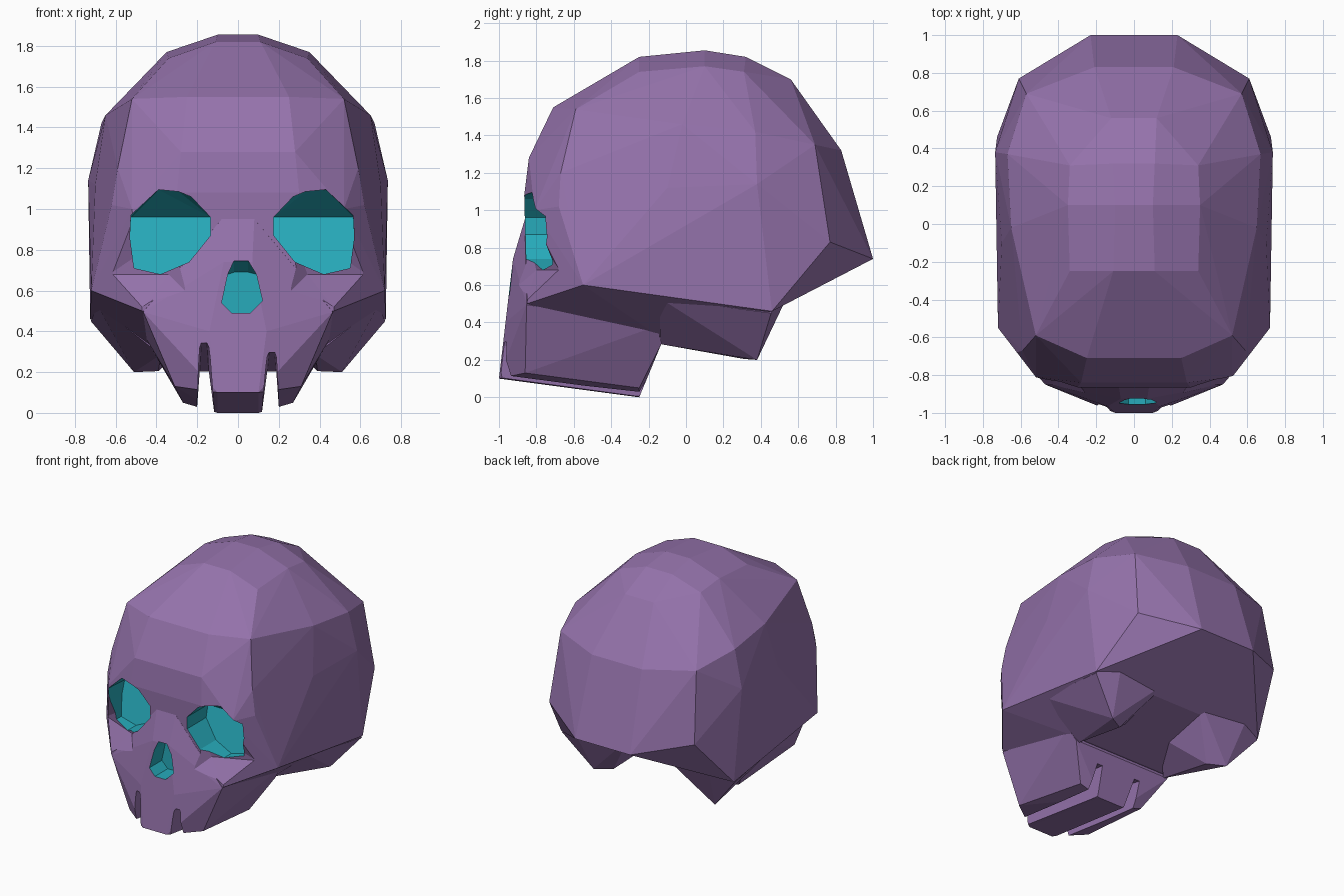
import bpy, bmesh, math

if "Cube" in bpy.data.objects:
    bpy.data.objects.remove(bpy.data.objects["Cube"])


def material(name, color):
    m = bpy.data.materials.new(name)
    m.diffuse_color = color
    m.use_nodes = True
    m.node_tree.nodes["Principled BSDF"].inputs["Base Color"].default_value = m.diffuse_color
    return m


bone = material("bone_purple", (0.30, 0.17, 0.41, 1))
teal = material("socket_teal", (0.02, 0.41, 0.50, 1))


def hull(name, pts, mat=bone, mirror=False):
    """Faceted solid wrapped around a few corner points."""
    if mirror:
        pts = list(pts) + [(-x, y, z) for x, y, z in pts]
    bm = bmesh.new()
    for p in pts:
        bm.verts.new(p)
    res = bmesh.ops.convex_hull(bm, input=bm.verts[:])
    junk = {g for g in res["geom_interior"] + res["geom_unused"]
            if isinstance(g, bmesh.types.BMVert)}
    bmesh.ops.delete(bm, geom=list(junk), context='VERTS')
    bmesh.ops.dissolve_limit(bm, angle_limit=math.radians(1.5),
                             verts=bm.verts[:], edges=bm.edges[:])
    bmesh.ops.recalc_face_normals(bm, faces=bm.faces[:])
    me = bpy.data.meshes.new(name)
    bm.to_mesh(me)
    bm.free()
    me.materials.append(mat)
    ob = bpy.data.objects.new(name, me)
    bpy.context.collection.objects.link(ob)
    return ob


def combine(target, other, op):
    """Apply a boolean and drop the helper."""
    other.hide_render = True
    m = target.modifiers.new("bool", 'BOOLEAN')
    m.operation, m.object, m.solver = op, other, 'EXACT'
    m.material_mode = 'TRANSFER'
    bpy.context.view_layer.objects.active = target
    bpy.ops.object.modifier_apply(modifier=m.name)
    bpy.data.objects.remove(other)


# Cranium: crown, forehead, temples, back and underside corners
skull = hull("skull", [
    (.11, -.25, 1.82), (.34, -.25, 1.74), (.10, .10, 1.855), (.35, .10, 1.77),
    (.11, .32, 1.82), (.34, .31, 1.74), (.12, .56, 1.70),
    (.25, -.71, 1.55), (.52, -.59, 1.54), (.28, -.84, 1.28), (.59, -.67, 1.20),
    (.30, -.865, 1.08), (.52, -.81, 1.00), (.62, -.68, 1.02),
    (.67, .37, 1.42), (.65, -.02, 1.46), (.735, .38, 1.14), (.70, -.10, 1.12),
    (.57, .69, 1.35), (.21, .83, 1.32), (.61, .77, .83), (.23, 1.0, .74),
    (.72, -.55, .60), (.725, .46, .46), (.47, -.85, .50),
    (.30, .62, .60), (.40, -.12, .31)], mirror=True)

# Upper jaw and nose ridge
combine(skull, hull("jaw", [
    (.10, -1.0, .10), (.10, -.25, 0), (.31, -.86, .13), (.27, -.25, .05),
    (.14, -.965, .40), (.10, -.92, .65), (.07, -.925, .74), (.08, -.862, .95),
    (.465, -.852, .495), (.46, -.16, .38), (.41, -.13, .29), (.25, -.75, .80)],
    mirror=True), 'UNION')

# Bony bumps behind the jaw, sloping in to a notch at the centre
for s in (-1, 1):
    combine(skull, hull("ear_bump", [(s * x, y, z) for x, y, z in [
        (.722, .455, .45), (.51, .38, .20), (.39, .31, .205), (.38, -.14, .285),
        (.69, -.14, .53), (.12, .53, .58), (.58, .58, .62), (.15, .10, .42)]]),
        'UNION')

# Face falls back under the brow, leaving a cheek shelf below each eye
DIP = [(.25, -.87, .94), (.53, -.812, .95), (.34, -.80, .68),
       (.63, -.675, .68), (.22, -.94, .56), (.472, -.856, .51)]
for s in (-1, 1):
    combine(skull, hull("cheek_dip", [(s * x, y, z) for x, d, z in DIP
                                      for y in (d, -1.3)]), 'DIFFERENCE')


def socket(name, outline, lid, front, mid, back):
    """Straight opening, then a pit whose roof slopes down to the lid height."""
    pts = [(x, y, z) for x, z in outline for y in (front, mid)]
    pts += [(x, back(z), min(z, lid)) for x, z in outline]
    return hull(name, pts, teal)


# Eye sockets
EYE = [(.155, .87), (.155, .96), (.25, 1.06), (.31, 1.085), (.41, 1.095),
       (.545, .97), (.55, .86), (.53, .71), (.40, .68), (.26, .74)]
for s in (-1, 1):
    combine(skull, socket("eye_socket", [(s * x + .02, z) for x, z in EYE], .96,
                          -1.2, -.80, lambda z: -.68 + .25 * (min(z, .96) - .68)),
            'DIFFERENCE')

# Nose opening
NOSE = [(-.02, .745), (.05, .745), (.09, .68), (.12, .55), (.06, .49),
        (-.03, .49), (-.08, .54), (-.05, .68)]
combine(skull, socket("nose_opening", NOSE, .69, -1.2, -.91, lambda z: -.80),
        'DIFFERENCE')

# Gaps between the tooth blocks, running the length of the jaw
for s, top in ((-1, .385), (1, .325)):
    prof = [(.112, -.05), (.205, -.05), (.188, top - .03), (.178, top),
            (.155, top), (.143, top - .03)]
    combine(skull, hull("tooth_gap", [(s * x, y, z if y < -.5 else min(z, .20))
                                      for x, z in prof for y in (-1.2, -.15)]),
            'DIFFERENCE')

# Flat facets throughout
for p in skull.data.polygons:
    p.use_smooth = False
